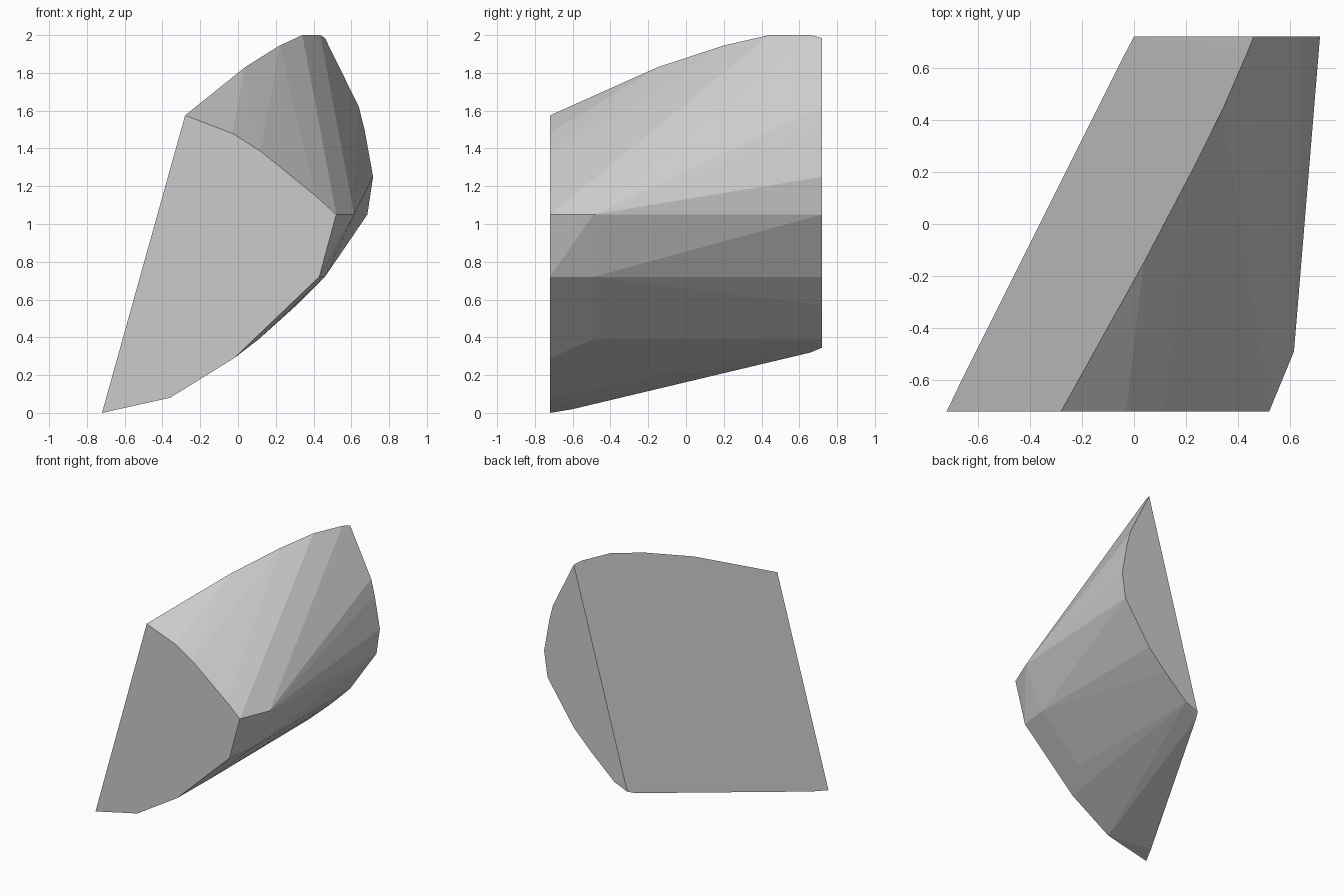
import bpy, bmesh, math

if "Cube" in bpy.data.objects:
    bpy.data.objects.remove(bpy.data.objects["Cube"])

H = 0.72  # half depth


def left_x(y, z):
    """x of the flat slanted cleavage plane on the left side."""
    return -0.72 + 0.434 * (y + H) + 0.2785 * z


# front outline (x, z)
front = [(-0.72, 0), (-0.36, 0.08), (-0.02, 0.29), (0.43, 0.72), (0.52, 1.05),
         (0.41, 1.15), (0.12, 1.385), (-0.03, 1.48), (-0.28, 1.575)]
# back outline (x, z)
back = [(0.0, 0.345), (0.11, 0.39), (0.31, 0.57), (0.46, 0.72), (0.685, 1.05),
        (0.715, 1.25), (0.67, 1.5), (0.64, 1.62), (0.46, 1.985)]
# curved rim of the slanted plane (y, z)
rim = [(-0.15, 1.83), (0, 1.88), (0.2, 1.945), (0.44, 2.0), (0.66, 2.0),
       (0.66, 0.32), (-0.6, 0.02)]
# corners on the rounded right side
side = [(0.615, -0.49, 1.05), (0.46, -0.49, 0.72), (0.11, -0.49, 0.39),
        (0.31, 0.5, 0.57), (0.11, 0.5, 0.39), (-0.04, 0.5, 0.31)]

points = [(x, -H, z) for x, z in front] + [(x, H, z) for x, z in back]
points += [(left_x(y, z), y, z) for y, z in rim] + side

# rock chunk: convex shell around the outlines
bm = bmesh.new()
for p in points:
    bm.verts.new(p)
hull = bmesh.ops.convex_hull(bm, input=bm.verts[:])
loose = [v for v in bm.verts if not v.link_faces]
bmesh.ops.delete(bm, geom=loose, context='VERTS')
bmesh.ops.dissolve_limit(bm, angle_limit=math.radians(1.5),
                         verts=bm.verts[:], edges=bm.edges[:])
bmesh.ops.recalc_face_normals(bm, faces=bm.faces[:])

mesh = bpy.data.meshes.new("rock_chunk")
bm.to_mesh(mesh)
bm.free()
rock = bpy.data.objects.new("rock_chunk", mesh)
bpy.context.collection.objects.link(rock)

# plain stone grey
grey = bpy.data.materials.new("stone grey")
grey.diffuse_color = (0.6, 0.6, 0.6, 1)
grey.use_nodes = True
grey.node_tree.nodes["Principled BSDF"].inputs["Base Color"].default_value = grey.diffuse_color
mesh.materials.append(grey)
